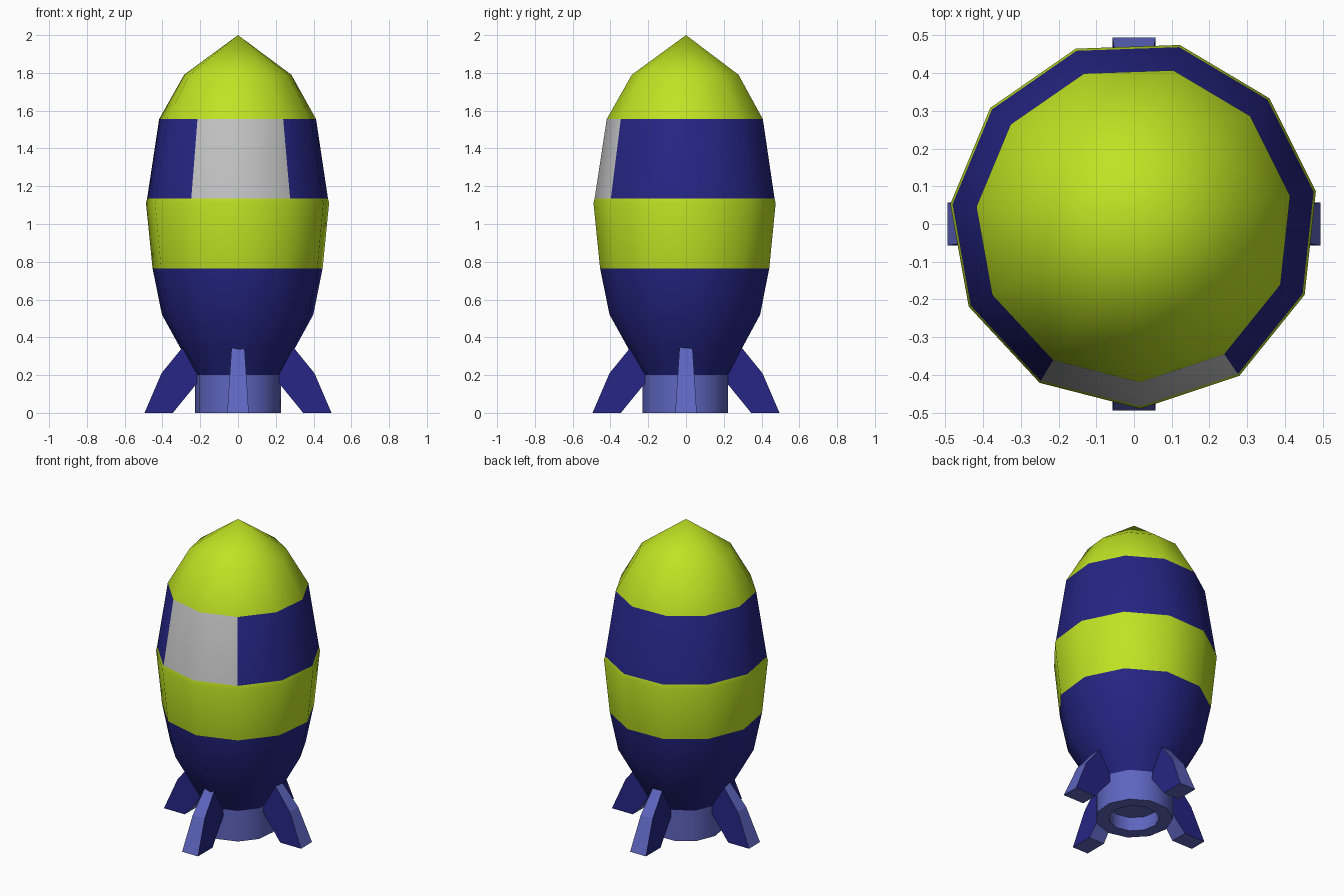
import bpy, bmesh, math
from mathutils import Matrix

cube = bpy.data.objects.get("Cube")
if cube:
    bpy.data.objects.remove(cube, do_unlink=True)

SIDES = 11
PHASE = math.radians(-88)


def material(name, rgb):
    m = bpy.data.materials.new(name)
    m.use_nodes = True
    m.diffuse_color = (*rgb, 1)
    m.node_tree.nodes["Principled BSDF"].inputs["Base Color"].default_value = (*rgb, 1)
    return m


lime = material("lime", (0.53, 0.76, 0.017))
navy = material("navy", (0.018, 0.018, 0.23))
periwinkle = material("periwinkle", (0.11, 0.13, 0.52))
grey = material("window_grey", (0.53, 0.53, 0.53))


def finish(name, bm, mats, angle=None):
    bmesh.ops.recalc_face_normals(bm, faces=bm.faces)
    mesh = bpy.data.meshes.new(name)
    bm.to_mesh(mesh)
    bm.free()
    for m in mats:
        mesh.materials.append(m)
    obj = bpy.data.objects.new(name, mesh)
    bpy.context.collection.objects.link(obj)
    if angle:
        bpy.ops.object.select_all(action='DESELECT')
        obj.select_set(True)
        bpy.context.view_layer.objects.active = obj
        bpy.ops.object.shade_smooth_by_angle(angle=math.radians(angle))
    return obj


def lathe(profile):
    """Spin (radius, height) points round z; zero radius closes to a point."""
    bm = bmesh.new()
    rings = []
    for r, z in profile:
        count = SIDES if r > 0 else 1
        rings.append([bm.verts.new((r * math.cos(PHASE + i * math.tau / SIDES),
                                    r * math.sin(PHASE + i * math.tau / SIDES), z))
                      for i in range(count)])
    for a, b in zip(rings, rings[1:]):
        for i in range(SIDES):
            j = (i + 1) % SIDES
            quad = [a[i % len(a)], a[j % len(a)], b[j % len(b)], b[i % len(b)]]
            bm.faces.new(list(dict.fromkeys(quad)))
    return bm


# Faceted hull with coloured bands and a two-panel front window
bm = lathe([(0, 0.195), (0.225, 0.195), (0.305, 0.34), (0.405, 0.52), (0.455, 0.765),
            (0.49, 1.11), (0.484, 1.135), (0.42, 1.555), (0.287, 1.79), (0, 2)])
for f in bm.faces:
    c = f.calc_center_median()
    if c.z < 0.765:
        f.material_index = 1
    elif 1.135 < c.z < 1.555:
        f.material_index = 2 if c.y < -0.35 and abs(c.x) < 0.2 else 1
finish("hull", bm, [lime, navy, grey], 50)

# Hollow exhaust nozzle
finish("nozzle", lathe([(0.23, 0.2), (0.23, 0), (0.15, 0), (0.15, 0.09), (0, 0.09)]),
       [periwinkle], 40)

# Four tapered fins: navy flanks, lighter edges
outline = [(0.19, 0.19), (0.345, 0), (0.495, 0), (0.405, 0.21), (0.295, 0.345), (0.2, 0.345)]
for k, name in enumerate(["left_fin", "back_fin", "right_fin", "front_fin"]):
    bm = bmesh.new()
    flanks = []
    for s in (-1, 1):
        flanks.append([bm.verts.new((x, s * (0.057 - 0.065 * z), z)) for x, z in outline])
    for ring in flanks:
        bm.faces.new(ring).material_index = 1
    n = len(outline)
    for i in range(n):
        j = (i + 1) % n
        bm.faces.new([flanks[0][i], flanks[0][j], flanks[1][j], flanks[1][i]])
    bmesh.ops.rotate(bm, verts=bm.verts, matrix=Matrix.Rotation(k * math.pi / 2, 3, 'Z'))
    finish(name, bm, [periwinkle, navy])
